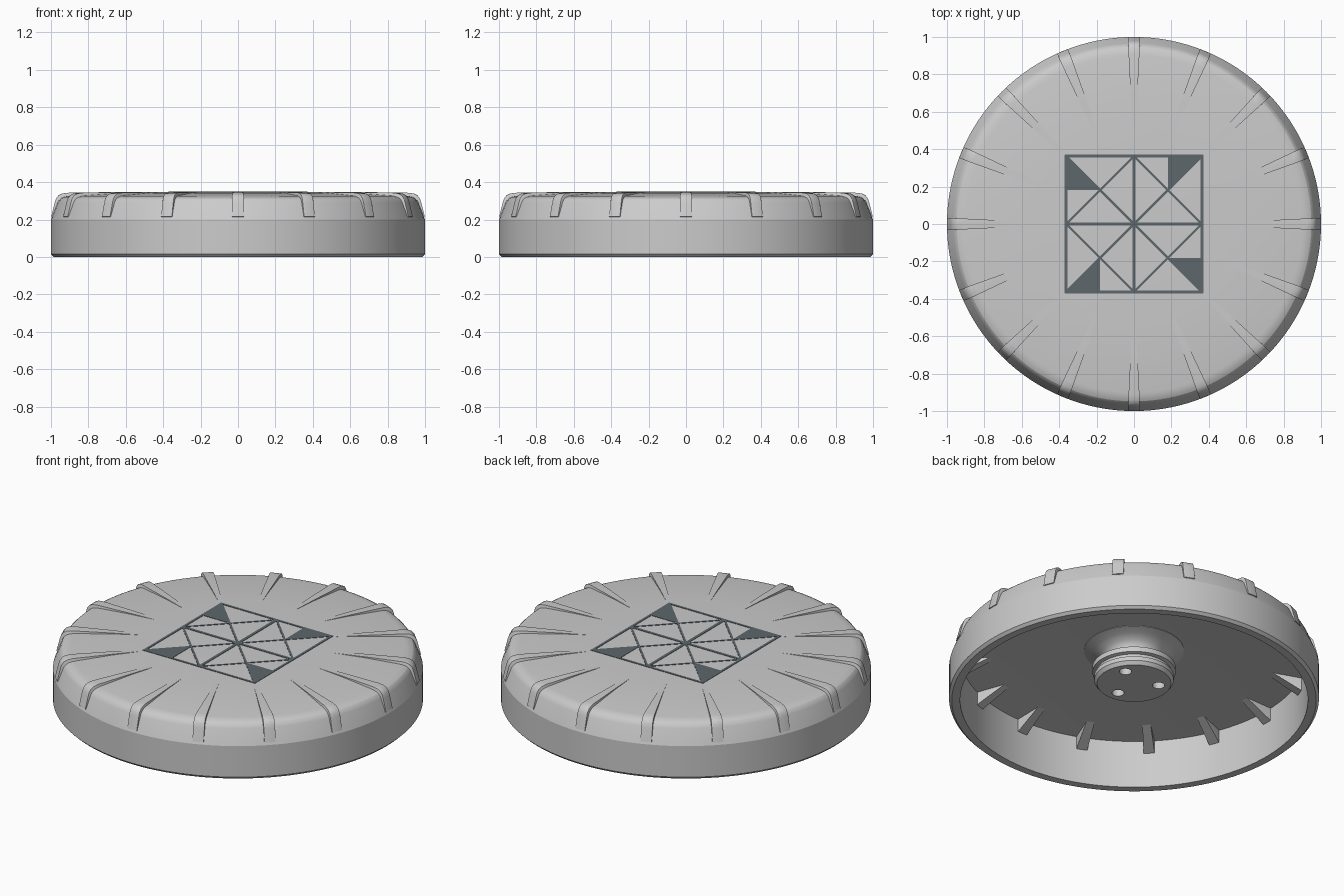
import bpy, bmesh, math
from mathutils import Matrix, Vector

cube = bpy.data.objects.get("Cube")
if cube:
    bpy.data.objects.remove(cube, do_unlink=True)


def material(name, rgb):
    m = bpy.data.materials.new(name)
    m.use_nodes = True
    m.diffuse_color = (*rgb, 1)
    m.node_tree.nodes["Principled BSDF"].inputs["Base Color"].default_value = (*rgb, 1)
    return m


grey = material("light_grey", (0.6, 0.6, 0.6))
slate = material("dark_slate", (0.11, 0.135, 0.15))


def finish(bm, name, mat, angle=None):
    bmesh.ops.recalc_face_normals(bm, faces=bm.faces)
    mesh = bpy.data.meshes.new(name)
    bm.to_mesh(mesh)
    bm.free()
    mesh.materials.append(mat)
    obj = bpy.data.objects.new(name, mesh)
    bpy.context.collection.objects.link(obj)
    bpy.ops.object.select_all(action="DESELECT")
    obj.select_set(True)
    bpy.context.view_layer.objects.active = obj
    if angle:
        bpy.ops.object.shade_smooth_by_angle(angle=math.radians(angle))
    return obj


def lathe(profile, steps, name, angle):
    bm = bmesh.new()
    verts = [bm.verts.new((r, 0, z)) for r, z in profile]
    edges = [bm.edges.new(p) for p in zip(verts, verts[1:])]
    bmesh.ops.spin(bm, geom=verts + edges, cent=(0, 0, 0), axis=(0, 0, 1),
                   angle=math.tau, steps=steps, use_duplicate=False)
    bmesh.ops.remove_doubles(bm, verts=bm.verts, dist=1e-4)
    return finish(bm, name, grey, angle)


# Hollow lid shell: outer skin, rim, inner wall and ceiling
lathe([(0, .348), (.52, .348), (.7, .341), (.9, .327), (.915, .325), (.934, .32),
       (.948, .313), (.958, .303), (.965, .29), (1, .2), (1, .015), (.985, 0),
       (.94, 0), (.94, .285), (.5, .31), (0, .31)], 128, "lid_shell", 18)

# Central post with fillet, collar and three screw holes
post = lathe([(0, .32), (.27, .32), (.27, .308), (.22, .295), (.18, .275), (.16, .25),
              (.155, .22), (.155, .205), (.225, .205), (.225, .175), (.205, .17),
              (.205, .155), (.215, .15), (.215, .125), (.2, .105), (0, .105)],
             64, "centre_post", 30)
bm = bmesh.new()
for k in range(3):
    a = math.radians(30 + 120 * k)
    spot = Matrix.Translation((.135 * math.cos(a), .135 * math.sin(a), .105))
    bmesh.ops.create_cone(bm, cap_ends=True, segments=24, radius1=.033,
                          radius2=.033, depth=.08, matrix=spot)
cutter = finish(bm, "hole_cutter", grey)
cutter.hide_render = True
bpy.context.view_layer.objects.active = post
mod = post.modifiers.new("holes", "BOOLEAN")
mod.object = cutter
mod.solver = "EXACT"
bpy.ops.object.modifier_apply(modifier=mod.name)
bpy.data.objects.remove(cutter, do_unlink=True)

# Sixteen tapered grip ribs, passing through the shell to the inside
RIB = [(.45, .348), (.7, .3465), (.91, .343), (.94, .339), (.96, .329), (.973, .312),
       (.98, .29), (.999, .215), (.97, .205), (.935, .21), (.78, .294), (.5, .325)]


def half_width(r):
    return .006 + .025 * min(1, max(0, (r - .45) / .5))


for k in range(16):
    bm = bmesh.new()
    turn = Matrix.Rotation(math.tau * k / 16, 4, "Z")
    sides = [[bm.verts.new(turn @ Vector((r, s * half_width(r), z))) for r, z in RIB]
             for s in (-1, 1)]
    for ring in sides:
        bm.faces.new(ring)
    n = len(RIB)
    for i in range(n):
        j = (i + 1) % n
        bm.faces.new((sides[0][i], sides[0][j], sides[1][j], sides[1][i]))
    # Round only the outer long edges
    bm.edges.ensure_lookup_table()
    outer = [bm.edges.get((ring[i], ring[i + 1])) for ring in sides for i in range(1, 7)]
    bmesh.ops.bevel(bm, geom=outer, offset=.008, segments=2, profile=.5,
                    affect="EDGES", clamp_overlap=True)
    finish(bm, f"grip_rib_{k + 1}", grey, 40)

# Inlaid geometric pattern on the top: thin bars and four pinwheel triangles
H, Q = .363, .181
bm = bmesh.new()


def plate(points):
    base = [bm.verts.new((x, y, .346)) for x, y in points]
    top = [bm.verts.new((x, y, .35)) for x, y in points]
    bm.faces.new(base)
    bm.faces.new(top)
    for i in range(len(base)):
        j = (i + 1) % len(base)
        bm.faces.new((base[i], base[j], top[j], top[i]))


def bar(a, b, width):
    a, b = Vector(a), Vector(b)
    d = (b - a).normalized()
    side = Vector((-d.y, d.x)) * width / 2
    plate([a + side, b + side, b - side, a - side])


for k in range(4):
    spin = Matrix.Rotation(k * math.pi / 2, 2)
    at = lambda x, y: spin @ Vector((x, y))
    bar(at(-H - .007, H), at(H + .007, H), .015)
    bar(at(0, 0), at(0, H), .018)
    bar(at(0, 0), at(H, H), .012)
    bar(at(0, H), at(H, 0), .012)
    plate([at(-H, H), at(-H, Q), at(-Q, Q)])
finish(bm, "top_pattern", slate)
